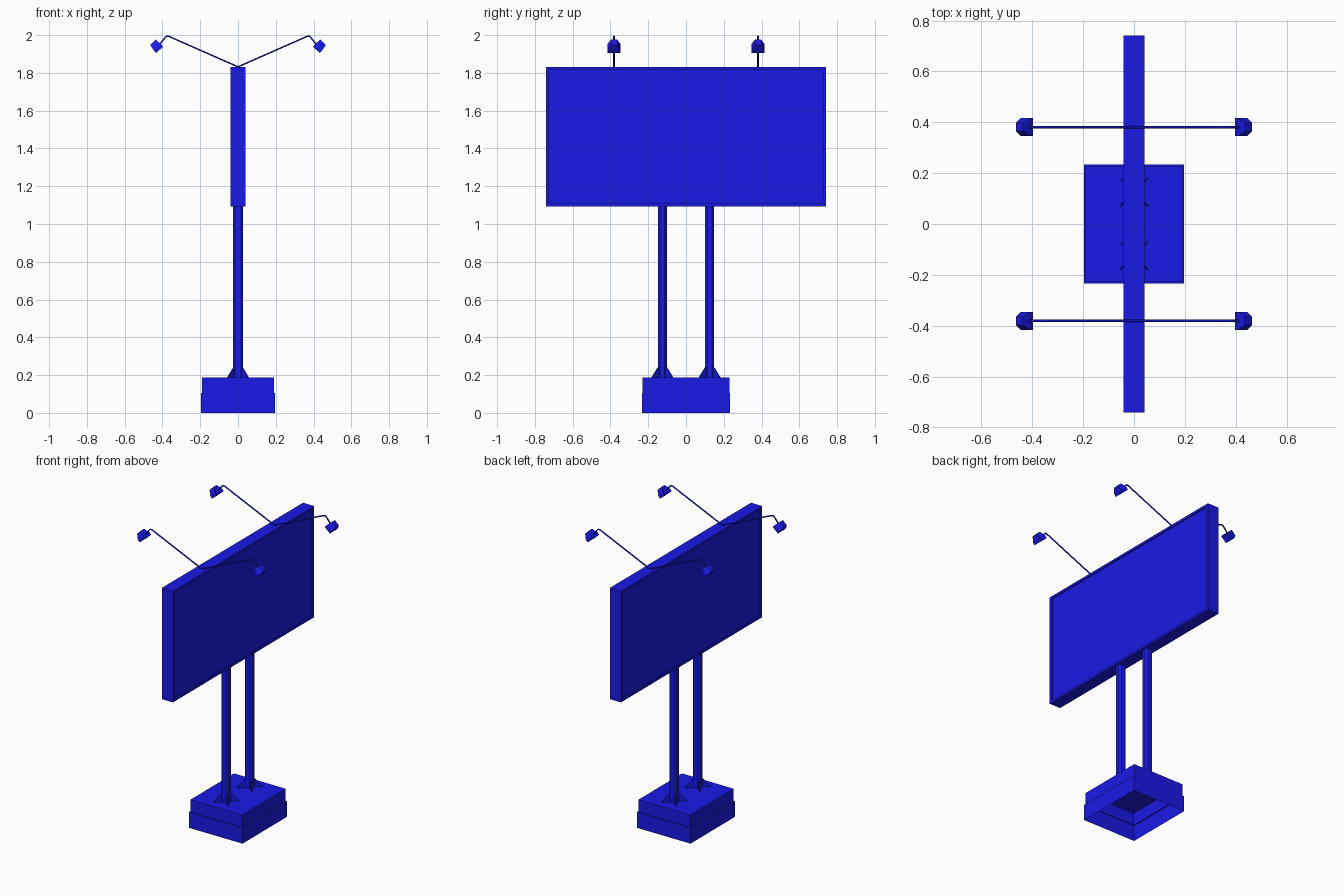
import bpy, bmesh
from mathutils import Vector

if "Cube" in bpy.data.objects:
    bpy.data.objects.remove(bpy.data.objects["Cube"])

blue = bpy.data.materials.new("blue_paint")
blue.diffuse_color = (0.01, 0.01, 0.8, 1)
blue.use_nodes = True
blue.node_tree.nodes["Principled BSDF"].inputs["Base Color"].default_value = blue.diffuse_color


def finish(name, bm):
    bmesh.ops.recalc_face_normals(bm, faces=bm.faces)
    me = bpy.data.meshes.new(name)
    bm.to_mesh(me)
    bm.free()
    ob = bpy.data.objects.new(name, me)
    me.materials.append(blue)
    bpy.context.collection.objects.link(ob)
    return ob


def loft(name, rings, cap_start=True, cap_end=True):
    """Join equal-sized closed point rings into a skin."""
    bm = bmesh.new()
    loops = [[bm.verts.new(p) for p in r] for r in rings]
    n = len(loops[0])
    for a, b in zip(loops, loops[1:]):
        for i in range(n):
            j = (i + 1) % n
            bm.faces.new((a[i], a[j], b[j], b[i]))
    if cap_start:
        bm.faces.new(loops[0][::-1])
    if cap_end:
        bm.faces.new(loops[-1])
    return finish(name, bm)


def rect(hx, hy, z):
    return [(-hx, -hy, z), (hx, -hy, z), (hx, hy, z), (-hx, hy, z)]


# Stepped plinth, open underneath
base = loft("base", [rect(.197, .234, 0), rect(.197, .234, .105),
                     rect(.19, .229, .105), rect(.19, .229, .187)], cap_start=False)
for v in base.data.vertices:
    if v.co.z > .15:
        continue

# Octagonal posts with diagonal corner gussets
for side, y in (("near", -.125), ("far", .125)):
    hx, hy, c = .027, .024, .012
    octo = [(-hx + c, -hy), (hx - c, -hy), (hx, -hy + c), (hx, hy - c),
            (hx - c, hy), (-hx + c, hy), (-hx, hy - c), (-hx, -hy + c)]
    loft("post_" + side, [[(px, py + y, z) for px, py in octo] for z in (.187, 1.1)])
    for k, (sx, sy) in enumerate(((1, 1), (1, -1), (-1, 1), (-1, -1))):
        off = Vector((-sy, sx, 0)).normalized() * .003
        tri = [Vector((sx * r, y + sy * r, z))
               for r, z in ((.012, .187), (.056, .187), (.024, .24), (.012, .24))]
        loft(f"gusset_{side}_{k}", [[p - off for p in tri], [p + off for p in tri]])

# Display panel with a shallow recessed face on each side
bm = bmesh.new()
bmesh.ops.create_cube(bm, size=1)
for v in bm.verts:
    v.co = Vector((v.co.x * .082, v.co.y * 1.484, v.co.z * .74 + 1.462))
bm.normal_update()
for f in [f for f in bm.faces if abs(f.normal.x) > .9]:
    bmesh.ops.inset_region(bm, faces=[f], thickness=.022)
    d = -.008 if f.normal.x > 0 else .008
    ext = bmesh.ops.extrude_discrete_faces(bm, faces=[f])["faces"]
    for v in ext[0].verts:
        v.co.x += d
finish("display_panel", bm)

# Lamp arms and tapered lamp heads
for j, y in enumerate((-.381, .381)):
    for k, s in enumerate((-1, 1)):
        path = [(0, 1.832), (.365, 1.993), (.378, 1.994), (.388, 1.984), (.415, 1.95)]
        cu = bpy.data.curves.new("arm_path", 'CURVE')
        cu.dimensions = '3D'
        cu.bevel_depth = .0045
        cu.bevel_resolution = 1
        cu.use_fill_caps = True
        sp = cu.splines.new('POLY')
        sp.points.add(len(path) - 1)
        for p, (x, z) in zip(sp.points, path):
            p.co = (s * x, y, z, 1)
        cu.materials.append(blue)
        arm = bpy.data.objects.new(f"lamp_arm_{j}{k}", cu)
        bpy.context.collection.objects.link(arm)

        # sections run from the inward-facing mouth to the narrow back
        sections = [((.397, 1.938), (.434, 1.905), .035),
                    ((.409, 1.953), (.446, 1.92), .035),
                    ((.436, 1.976), (.465, 1.947), .016)]
        loft(f"lamp_head_{j}{k}",
             [[(s * a[0], y - w, a[1]), (s * a[0], y + w, a[1]),
               (s * b[0], y + w, b[1]), (s * b[0], y - w, b[1])] for a, b, w in sections])
